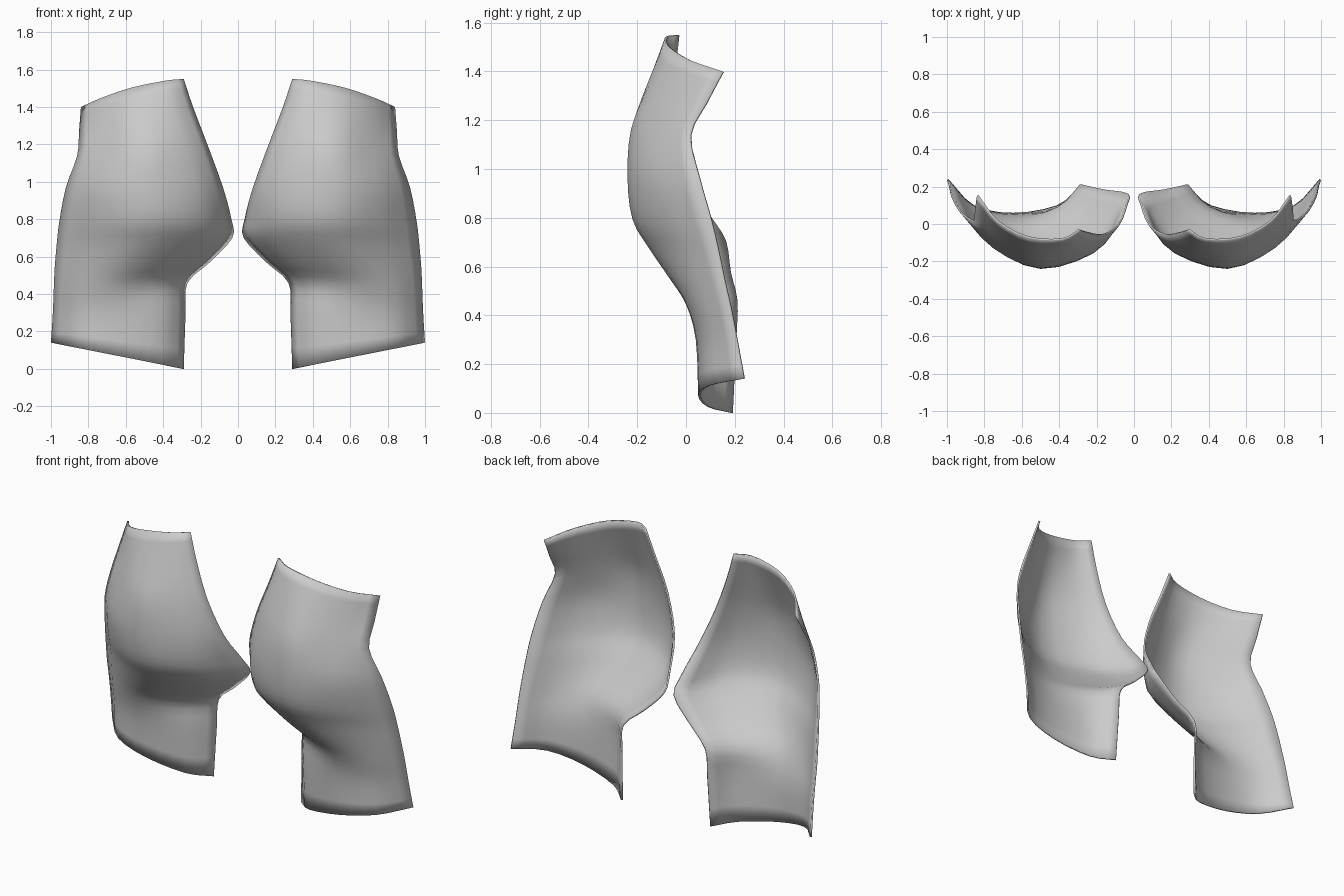
import bpy
from mathutils import Vector

if "Cube" in bpy.data.objects:
    bpy.data.objects.remove(bpy.data.objects["Cube"])

# Cross rows, top to bottom: inner edge xyz, outer edge xyz, depth (y) of three points between
ROWS = [
    (.29, -.035, 1.55, .84, .15, 1.40, -.085, -.075, .01),
    (.24, -.05, 1.40, .85, .08, 1.27, -.13, -.155, -.05),
    (.16, -.06, 1.19, .86, .015, 1.14, -.16, -.225, -.11),
    (.08, -.01, .97, .92, .05, .97, -.16, -.24, -.13),
    (.035, .10, .80, .955, .10, .79, -.12, -.22, -.09),
    (.03, .16, .70, .97, .13, .66, -.05, -.155, -.04),
    (.15, .18, .57, .98, .155, .54, .02, -.07, .01),
    (.27, .205, .46, .985, .18, .43, .08, .0, .05),
    (.28, .20, .30, .99, .205, .30, .08, .04, .08),
    (.29, .185, .0, 1.0, .235, .14, .09, .05, .09),
]
STEPS = 3


def smooth(pts, steps):
    """Catmull-Rom curve through the points."""
    ext = [pts[0] * 2 - pts[1]] + pts + [pts[-1] * 2 - pts[-2]]
    out = []
    for a, b, c, d in zip(ext, ext[1:], ext[2:], ext[3:]):
        for k in range(steps):
            t = k / steps
            out.append(0.5 * (2 * b + (c - a) * t + (2 * a - 5 * b + 4 * c - d) * t**2
                              + (3 * b - a - 3 * c + d) * t**3))
    return out + [pts[-1]]


def cross_row(i, r):
    inner, outer = Vector(r[:3]), Vector(r[3:6])
    pts = [inner]
    for t, y in zip((.17, .5, .8), r[6:]):
        p = inner.lerp(outer, t)
        p.y = y
        if i == 0:                      # the top edge is arched
            p.z += .12 * t * (1 - t)
        pts.append(p)
    return pts + [outer]


# Curved thigh plate lofted through the rows
rows = [smooth(cross_row(i, r), STEPS) for i, r in enumerate(ROWS)]
cols = [smooth(list(c), STEPS) for c in zip(*rows)]
n = len(cols[0])
verts = [p for c in cols for p in c]
faces = [(u * n + v, u * n + v + 1, (u + 1) * n + v + 1, (u + 1) * n + v)
         for u in range(len(cols) - 1) for v in range(n - 1)]
mesh = bpy.data.meshes.new("thigh_plates")
mesh.from_pydata(verts, [], faces)
plate = bpy.data.objects.new("thigh_plates", mesh)
bpy.context.collection.objects.link(plate)

# Thin wall, mirrored to the other leg
wall = plate.modifiers.new("wall", 'SOLIDIFY')
wall.thickness = .01
wall.offset = -1
mirror = plate.modifiers.new("other_leg", 'MIRROR')
mirror.use_mirror_merge = False

bpy.context.view_layer.objects.active = plate
plate.select_set(True)
bpy.ops.object.shade_smooth_by_angle(angle=0.7)
